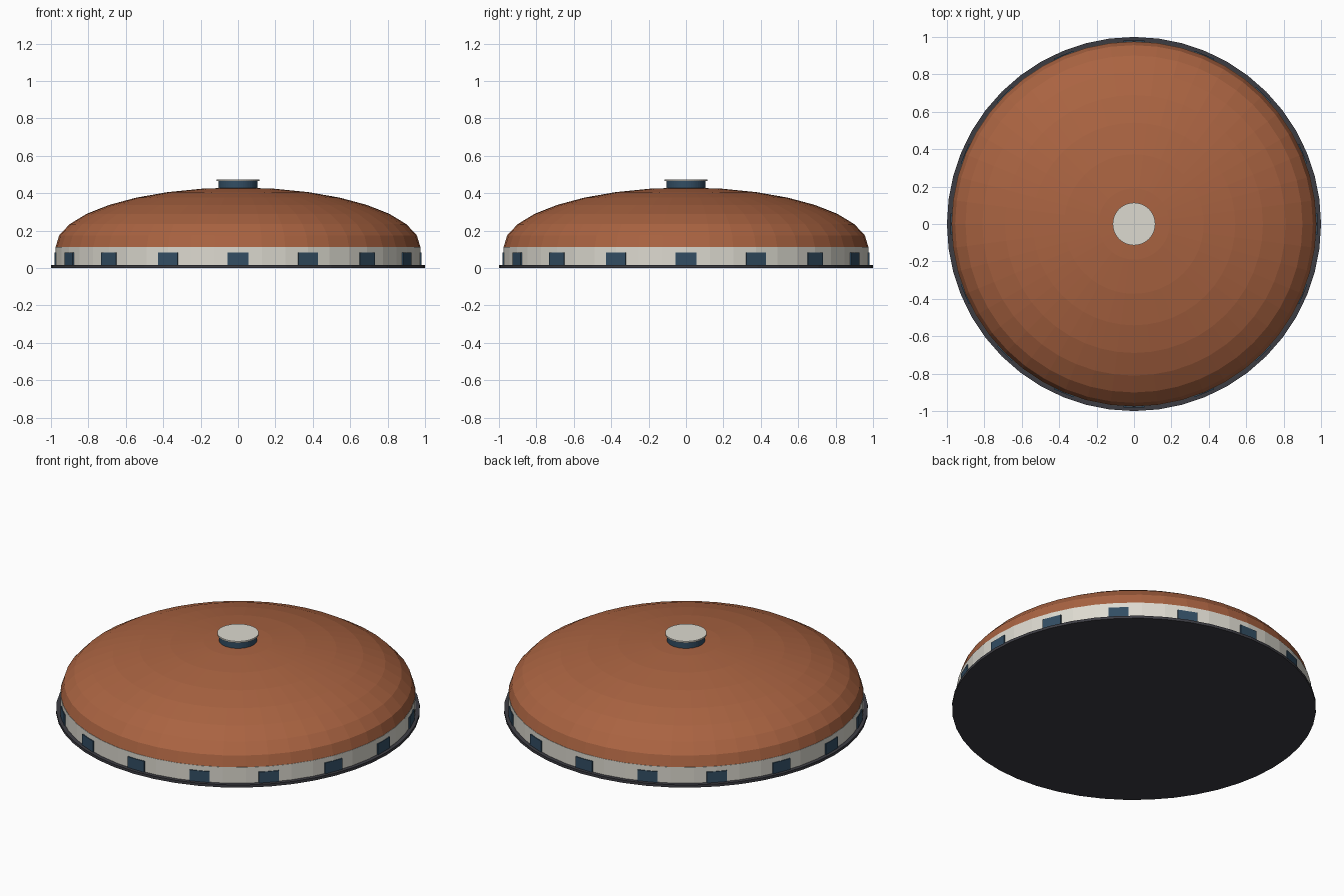
import bpy, bmesh, math
from mathutils import Matrix

if "Cube" in bpy.data.objects:
    bpy.data.objects.remove(bpy.data.objects["Cube"])

SEG = 48


def material(name, rgb):
    m = bpy.data.materials.new(name)
    m.diffuse_color = (*rgb, 1)
    m.use_nodes = True
    m.node_tree.nodes["Principled BSDF"].inputs["Base Color"].default_value = m.diffuse_color
    return m


TERRACOTTA = material("terracotta", (0.40, 0.125, 0.053))
CREAM = material("off white", (0.72, 0.70, 0.63))
GLASS = material("dark blue glass", (0.032, 0.075, 0.125))
DARK = material("charcoal", (0.045, 0.045, 0.055))


def finish(name, bm, mat):
    bmesh.ops.remove_doubles(bm, verts=bm.verts, dist=1e-5)
    bmesh.ops.recalc_face_normals(bm, faces=bm.faces)
    me = bpy.data.meshes.new(name)
    bm.to_mesh(me)
    bm.free()
    me.materials.append(mat)
    ob = bpy.data.objects.new(name, me)
    bpy.context.collection.objects.link(ob)
    return ob


def lathe(name, profile, mat):
    """Revolve a (radius, height) profile around z."""
    bm = bmesh.new()
    vs = [bm.verts.new((r, 0, z)) for r, z in profile]
    es = [bm.edges.new(p) for p in zip(vs, vs[1:])]
    bmesh.ops.spin(bm, geom=vs + es, cent=(0, 0, 0), axis=(0, 0, 1),
                   angle=2 * math.pi, steps=SEG)
    return finish(name, bm, mat)


def disc(name, r, z0, z1, mat):
    return lathe(name, [(0, z0), (r, z0), (r, z1), (0, z1)], mat)


# base plate and ring wall
disc("base_plate", 1.0, 0.0, 0.016, DARK)
disc("ring_wall", 0.977, 0.016, 0.112, CREAM)

# shallow elliptical dome in eight rings
dome = [(0.975 * math.cos(i * math.pi / 16), 0.112 + 0.318 * math.sin(i * math.pi / 16))
        for i in range(8)] + [(0, 0.43)]
lathe("dome_roof", dome, TERRACOTTA)

# windows spaced evenly round the wall
bm = bmesh.new()
for k in range(16):
    place = (Matrix.Rotation(k * math.pi / 8, 4, 'Z')
             @ Matrix.Translation((0.976, 0, 0.049))
             @ Matrix.Diagonal((0.008, 0.112, 0.066, 1)))
    bmesh.ops.create_cube(bm, size=1, matrix=place)
finish("windows", bm, GLASS)

# roof lantern with its lid
disc("lantern_glass", 0.104, 0.415, 0.465, GLASS)
disc("lantern_lid", 0.114, 0.465, 0.474, CREAM)
